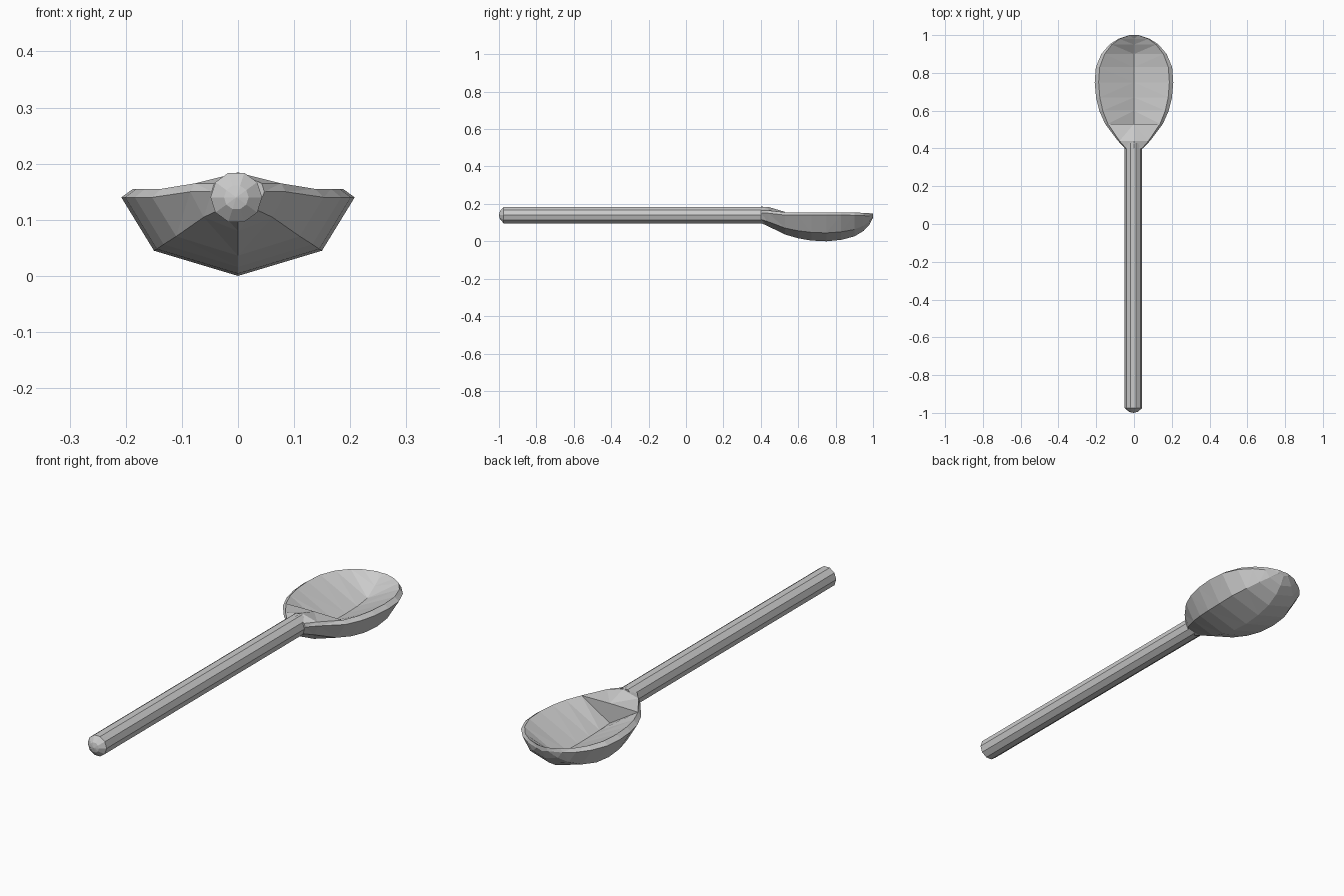
import bpy, bmesh, math

if "Cube" in bpy.data.objects:
    bpy.data.objects.remove(bpy.data.objects["Cube"])


def loft(name, rings, tip_start=None):
    """Skin closed rings of equal length, capping both ends."""
    bm = bmesh.new()
    loops = [[bm.verts.new(p) for p in ring] for ring in rings]
    n = len(loops[0])
    for a, b in zip(loops, loops[1:]):
        for i in range(n):
            j = (i + 1) % n
            bm.faces.new((a[i], a[j], b[j], b[i]))
    if tip_start:
        tip = bm.verts.new(tip_start)
        for i in range(n):
            bm.faces.new((tip, loops[0][(i + 1) % n], loops[0][i]))
    else:
        bm.faces.new(loops[0])
    bm.faces.new(loops[-1])
    bmesh.ops.triangulate(bm, faces=bm.faces[:])
    bmesh.ops.recalc_face_normals(bm, faces=bm.faces[:])
    mesh = bpy.data.meshes.new(name)
    bm.to_mesh(mesh)
    bm.free()
    obj = bpy.data.objects.new(name, mesh)
    bpy.context.collection.objects.link(obj)
    return obj


def section(y, w, bottom, rim, centre):
    """Symmetric eight-point slice of the spoon head."""
    low = bottom + 0.29 * (rim - bottom)
    inner = w * 0.9
    half = [(inner, rim), (w, rim - 0.015), (0.72 * w, low)]
    pts = [(0, centre)] + half + [(0, bottom)] + [(-x, z) for x, z in reversed(half)]
    return [(x, y, z) for x, z in pts]


# Handle: ten-sided rod with a shallow pointed end
def circle(y, r):
    return [(-0.003 + r * math.cos(math.tau * i / 10), y,
             0.14 + r * math.sin(math.tau * i / 10)) for i in range(10)]


loft("handle", [circle(-0.995, 0.022), circle(-0.975, 0.046), circle(0.43, 0.046)],
     tip_start=(-0.003, -1.0, 0.14))

# Neck: solid flare from the handle to the bowl
loft("neck", [section(0.40, 0.047, 0.098, 0.165, 0.185),
              section(0.44, 0.085, 0.080, 0.165, 0.184),
              section(0.53, 0.153, 0.036, 0.155, 0.157)])

# Bowl: faceted shell with a shallow V-shaped hollow
bowl_slices = [
    (0.53, 0.153, 0.036, 0.155, 0.070),
    (0.60, 0.184, 0.016, 0.155, 0.066),
    (0.67, 0.201, 0.004, 0.155, 0.064),
    (0.75, 0.208, 0.000, 0.155, 0.063),
    (0.83, 0.202, 0.008, 0.155, 0.065),
    (0.90, 0.173, 0.026, 0.154, 0.074),
    (0.95, 0.130, 0.056, 0.152, 0.108),
    (0.98, 0.084, 0.088, 0.150, 0.130),
    (1.00, 0.025, 0.126, 0.148, 0.147),
]
loft("bowl", [section(*s) for s in bowl_slices])
